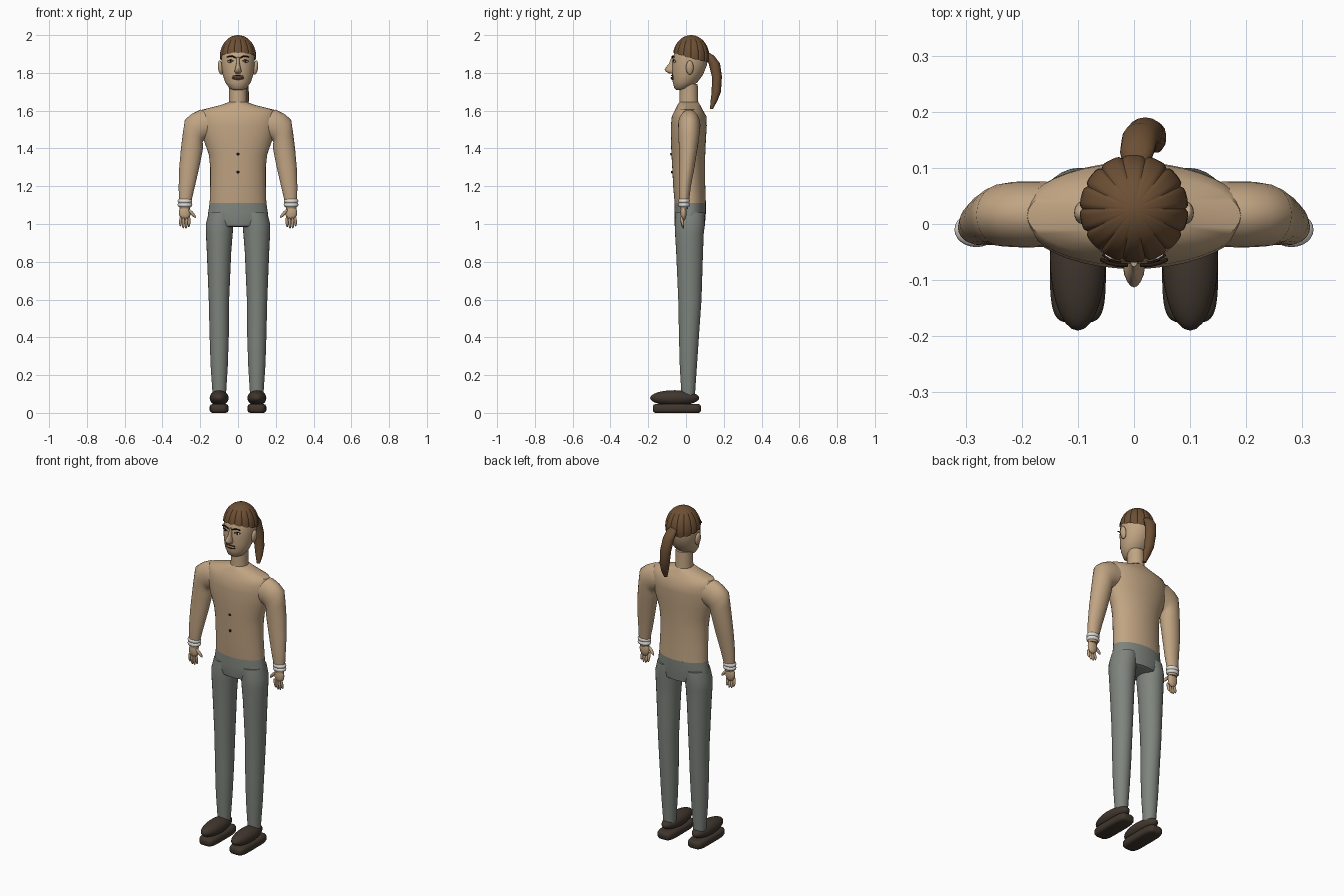
import bpy, bmesh, math
from mathutils import Matrix, Euler

if "Cube" in bpy.data.objects:
    bpy.data.objects.remove(bpy.data.objects["Cube"])


def mat(name, r, g, b):
    m = bpy.data.materials.new(name)
    m.diffuse_color = tuple((c / 255) ** 2.2 for c in (r, g, b)) + (1,)
    m.use_nodes = True
    m.node_tree.nodes["Principled BSDF"].inputs["Base Color"].default_value = m.diffuse_color
    return m


SKIN = mat("skin", 192, 163, 130)
CLOTH = mat("grey cloth", 126, 131, 124)
SHOE = mat("dark leather", 66, 57, 49)
HAIR = mat("brown hair", 108, 80, 55)
DARK = mat("dark brown", 45, 32, 24)
WHITE = mat("off white", 225, 222, 216)
LIPS = mat("lips", 150, 105, 85)


def finish(bm, name, m, angle=50):
    bmesh.ops.recalc_face_normals(bm, faces=bm.faces)
    me = bpy.data.meshes.new(name)
    bm.to_mesh(me)
    bm.free()
    me.materials.append(m)
    ob = bpy.data.objects.new(name, me)
    bpy.context.collection.objects.link(ob)
    bpy.ops.object.select_all(action='DESELECT')
    ob.select_set(True)
    bpy.context.view_layer.objects.active = ob
    bpy.ops.object.shade_smooth_by_angle(angle=math.radians(angle))
    return ob


def loft(name, rings, m, s=1, n=32, power=2.0):
    """Skin over rings (x0, z0, x1, z1, y0, y1), mirrored in x when s is -1."""
    bm = bmesh.new()
    rows = []
    for x0, z0, x1, z1, y0, y1 in rings:
        row = []
        for i in range(n):
            a = 2 * math.pi * i / n
            c, d = math.cos(a), math.sin(a)
            u = math.copysign(abs(c) ** (2 / power), c) * 0.5 + 0.5
            v = math.copysign(abs(d) ** (2 / power), d) * 0.5 + 0.5
            row.append(bm.verts.new((s * (x0 + (x1 - x0) * u), y0 + (y1 - y0) * v,
                                     z0 + (z1 - z0) * u)))
        rows.append(row)
    for p, q in zip(rows, rows[1:]):
        for i in range(n):
            j = (i + 1) % n
            bm.faces.new((p[i], p[j], q[j], q[i]))
    bm.faces.new(rows[0])
    bm.faces.new(rows[-1])
    return finish(bm, name, m)


def column(name, rings, m, **kw):
    """Loft of level rings centred on x = 0: (z, half width, y0, y1)."""
    return loft(name, [(-w, z, w, z, a, b) for z, w, a, b in rings], m, **kw)


def blob(name, loc, radii, m, rot=(0, 0, 0), seg=16):
    bm = bmesh.new()
    bmesh.ops.create_uvsphere(bm, u_segments=seg, v_segments=seg // 2 + 2, radius=1)
    bm.transform(Matrix.LocRotScale(loc, Euler(rot), radii))
    return finish(bm, name, m)


def tube(name, pts, r, m):
    cu = bpy.data.curves.new(name, 'CURVE')
    cu.dimensions = '3D'
    cu.bevel_depth = r
    cu.bevel_resolution = 2
    cu.use_fill_caps = True
    sp = cu.splines.new('POLY')
    sp.points.add(len(pts) - 1)
    for p, co in zip(sp.points, pts):
        p.co = (*co, 1)
    cu.materials.append(m)
    bpy.context.collection.objects.link(bpy.data.objects.new(name, cu))


# Torso, hips, neck and head
column("torso", [(1.11, .15, -.06, .105), (1.2, .147, -.068, .102), (1.3, .147, -.073, .1),
                 (1.37, .155, -.077, .102), (1.44, .18, -.08, .105), (1.52, .2, -.08, .11),
                 (1.57, .2, -.075, .108), (1.605, .19, -.058, .088), (1.63, .09, -.045, .075),
                 (1.645, .05, -.035, .065)], SKIN, n=40)
column("hips", [(1.112, .15, -.06, .105), (1.06, .158, -.062, .105), (1.02, .162, -.062, .102),
                (.99, .13, -.058, .1), (.983, .09, -.045, .085)], CLOTH, n=40)
column("neck", [(1.62, .05, -.037, .067), (1.66, .047, -.034, .064), (1.74, .047, -.033, .062)], SKIN)
column("head", [(1.71, .025, -.052, -.01), (1.718, .045, -.062, .02), (1.75, .068, -.07, .06),
                (1.79, .081, -.073, .09), (1.84, .088, -.073, .11), (1.88, .089, -.069, .114),
                (1.92, .083, -.057, .107), (1.96, .06, -.03, .08), (1.985, .025, 0, .05)], SKIN)

# Hair cap with combed grooves; the hem drops from the brow to the nape
bm = bmesh.new()
N, ROWS = 112, 10
top = bm.verts.new((0, .027, 2.0))
prev = None
for k in range(1, ROWS + 1):
    row = []
    for i in range(N):
        a = 2 * math.pi * i / N
        hem = 1.88 - .022 * math.sin(a) - .004 * abs(math.sin(7 * a))
        hem += .008 * max(0, -math.sin(a))
        t = k / ROWS * math.acos((hem - 1.885) / .115)
        r = math.sin(t) * (.097 - .005 * (1 - abs(math.sin(7 * a))) ** 4)
        row.append(bm.verts.new((r * math.cos(a), .027 + r * math.sin(a), 1.885 + .115 * math.cos(t))))
    for i in range(N):
        j = (i + 1) % N
        bm.faces.new((prev[i], row[i], row[j], prev[j]) if prev else (top, row[i], row[j]))
    prev = row
finish(bm, "hair_cap", HAIR)

# Ponytail hanging to one side
loft("ponytail", [(x0, z, x1, z, y0, y1) for z, x0, x1, y0, y1 in (
    (1.905, -.012, .02, .1, .125), (1.89, -.025, .035, .105, .15), (1.85, -.022, .042, .12, .18),
    (1.78, -.012, .052, .137, .19), (1.7, 0, .057, .136, .185), (1.65, .015, .057, .13, .165),
    (1.61, .03, .05, .127, .143))], HAIR, n=16)

# Nose, mouth and buttons
column("nose", [(1.885, .007, -.076, -.05), (1.85, .009, -.09, -.05), (1.82, .016, -.113, -.05),
                (1.808, .019, -.108, -.05), (1.798, .012, -.092, -.05)], SKIN, n=16)
blob("lips", (0, -.069, 1.772), (.03, .012, .009), LIPS)
tube("mouth_line", [(x * .01, -.0815 + .011 * (x / 3) ** 2, 1.773) for x in range(-3, 4)], .0018, DARK)
tube("lip_shadow", [(x * .01, -.077 + .008 * (x / 3) ** 2, 1.786 - .004 * (x / 3) ** 2)
                    for x in range(-3, 4)], .0022, DARK)
for z, y in ((1.37, -.078), (1.275, -.074)):
    blob("button", (0, y, z), (.007, .006, .007), DARK)

for s, side in ((-1, "left"), (1, "right")):
    # Eyes, brows and ears
    blob("eye_" + side, (s * .04, -.058, 1.86), (.014, .008, .007), WHITE)
    blob("pupil_" + side, (s * .04, -.064, 1.86), (.006, .004, .006), DARK)
    tube("eyelid_" + side, [(s * x, y, z) for x, y, z in (
        (.024, -.069, 1.861), (.033, -.068, 1.868), (.045, -.063, 1.868), (.056, -.055, 1.861))], .002, DARK)
    tube("brow_" + side, [(s * x, y, z) for x, y, z in (
        (.012, -.073, 1.88), (.03, -.073, 1.888), (.046, -.069, 1.889), (.059, -.063, 1.883))], .0035, DARK)
    blob("ear_" + side, (s * .093, .02, 1.828), (.013, .02, .038), SKIN, (0, s * .12, 0))

    # Arm, bending from the shoulder down to the wrist
    loft("arm_" + side, [(.14, 1.46, .14, 1.6, -.04, .075), (.185, 1.44, .2, 1.605, -.042, .076),
                         (.187, 1.432, .245, 1.583, -.041, .075), (.186, 1.425, .281, 1.553, -.04, .072),
                         (.185, 1.41, .292, 1.48, -.039, .068), (.187, 1.39, .302, 1.4, -.037, .06),
                         (.205, 1.3, .311, 1.3, -.037, .045), (.228, 1.2, .314, 1.2, -.038, .026),
                         (.247, 1.12, .313, 1.12, -.036, .016), (.254, 1.08, .308, 1.08, -.032, .01)],
         SKIN, s, 24)

    # Pair of bracelets
    for z in (1.122, 1.102):
        bm = bmesh.new()
        ring = [[bm.verts.new((s * .281 + (.031 + .008 * math.cos(b)) * math.cos(a),
                               -.01 + .8 * (.031 + .008 * math.cos(b)) * math.sin(a),
                               z + .011 * math.sin(b)))
                 for b in [math.pi * q / 4 for q in range(8)]]
                for a in [math.pi * p / 12 for p in range(24)]]
        for p in range(24):
            for q in range(8):
                P, Q = (p + 1) % 24, (q + 1) % 8
                bm.faces.new((ring[p][q], ring[P][q], ring[P][Q], ring[p][Q]))
        finish(bm, "bracelet_" + side, WHITE)

    # Hand with fingers and thumb
    blob("palm_" + side, (s * .282, -.013, 1.06), (.031, .016, .042), SKIN)
    for x, z, h in ((.259, 1.012, .03), (.274, 1.005, .031), (.289, 1.006, .031), (.304, 1.014, .028)):
        blob("finger_" + side, (s * x, -.02, z), (.008, .008, h), SKIN, (.2, s * -.05, 0), 10)
    blob("thumb_" + side, (s * .243, -.019, 1.056), (.009, .009, .03), SKIN, (.1, s * .7, 0), 10)

    # Trouser leg
    loft("leg_" + side, [(x0, z, x1, z, y0, y1) for z, x0, x1, y0, y1 in (
        (1.06, .02, .155, -.055, .098), (1.0, .024, .17, -.06, .1), (.95, .028, .17, -.058, .094),
        (.85, .036, .165, -.052, .09), (.6, .047, .155, -.041, .082), (.4, .049, .15, -.037, .068),
        (.25, .054, .145, -.033, .058), (.09, .064, .134, -.024, .047))], CLOTH, s, 28)

    # Shoe: rounded sole and domed upper
    loft("sole_" + side, [(.05 + i, z, .15 - i, z, -.176 + i, .08 - i) for z, i in (
        (0, .014), (.004, .005), (.013, 0), (.034, 0), (.043, .005), (.047, .014))], SHOE, s, 48, 4.5)
    blob("shoe_upper_" + side, (s * .1, -.06, .079), (.05, .13, .041), SHOE, seg=28)
